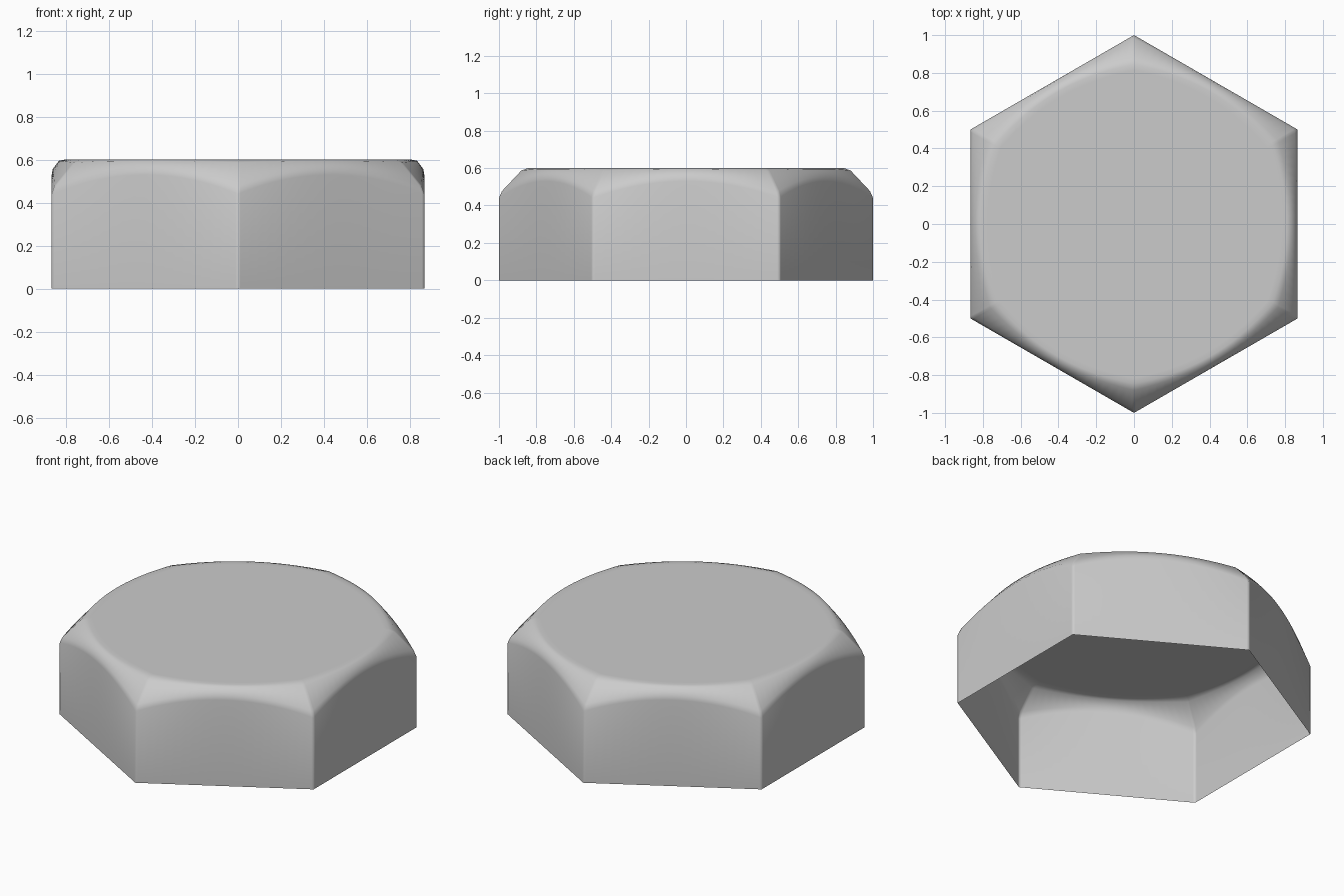
import bpy, bmesh, math
from mathutils import Vector

cube = bpy.data.objects.get("Cube")
if cube:
    bpy.data.objects.remove(cube, do_unlink=True)

# Plain grey metal
metal = bpy.data.materials.new("grey_metal")
metal.use_nodes = True
grey = (0.6, 0.6, 0.6, 1)
metal.diffuse_color = grey
metal.node_tree.nodes["Principled BSDF"].inputs["Base Color"].default_value = grey

APOTHEM = math.sqrt(3) / 2
HEIGHT = 0.6

# Positions along one side, with tight columns beside each corner
inner = [i / 10 for i in range(-9, 10)]
steps = [-1, -0.975] + inner + [0.975]


def section(side, u):
    """Vertical section of the shell: wall, chamfer and start of the top."""
    a = side * math.pi / 3
    p = Vector((math.cos(a), math.sin(a), 0)) * APOTHEM
    p += Vector((-math.sin(a), math.cos(a), 0)) * u / 2
    wall, out = p.length, p.normalized()
    edge = 0.55 - 0.09 * u * u
    rim = 0.828 + 0.037 * u * u
    dr, dz = rim - wall, HEIGHT - edge
    profile = [(wall, 0), (wall, edge - 0.02),
               (wall + 0.12 * dr, edge + 0.12 * dz),
               (wall + 0.88 * dr, edge + 0.9 * dz),
               (rim - 0.02, HEIGHT), (rim - 0.05, HEIGHT)]
    return [out * r + Vector((0, 0, z)) for r, z in profile]


# Hexagonal cap, open underneath
bm = bmesh.new()
columns = [[bm.verts.new(p) for p in section(s, u)]
           for s in range(6) for u in steps]
for i, here in enumerate(columns):
    there = columns[(i + 1) % len(columns)]
    for j in range(len(here) - 1):
        bm.faces.new((here[j], there[j], there[j + 1], here[j + 1]))
bm.faces.new([c[-1] for c in columns])
for f in bm.faces:
    f.smooth = True

mesh = bpy.data.meshes.new("hex_cap")
bm.to_mesh(mesh)
bm.free()
mesh.materials.append(metal)
cap = bpy.data.objects.new("hex_cap", mesh)
bpy.context.collection.objects.link(cap)
